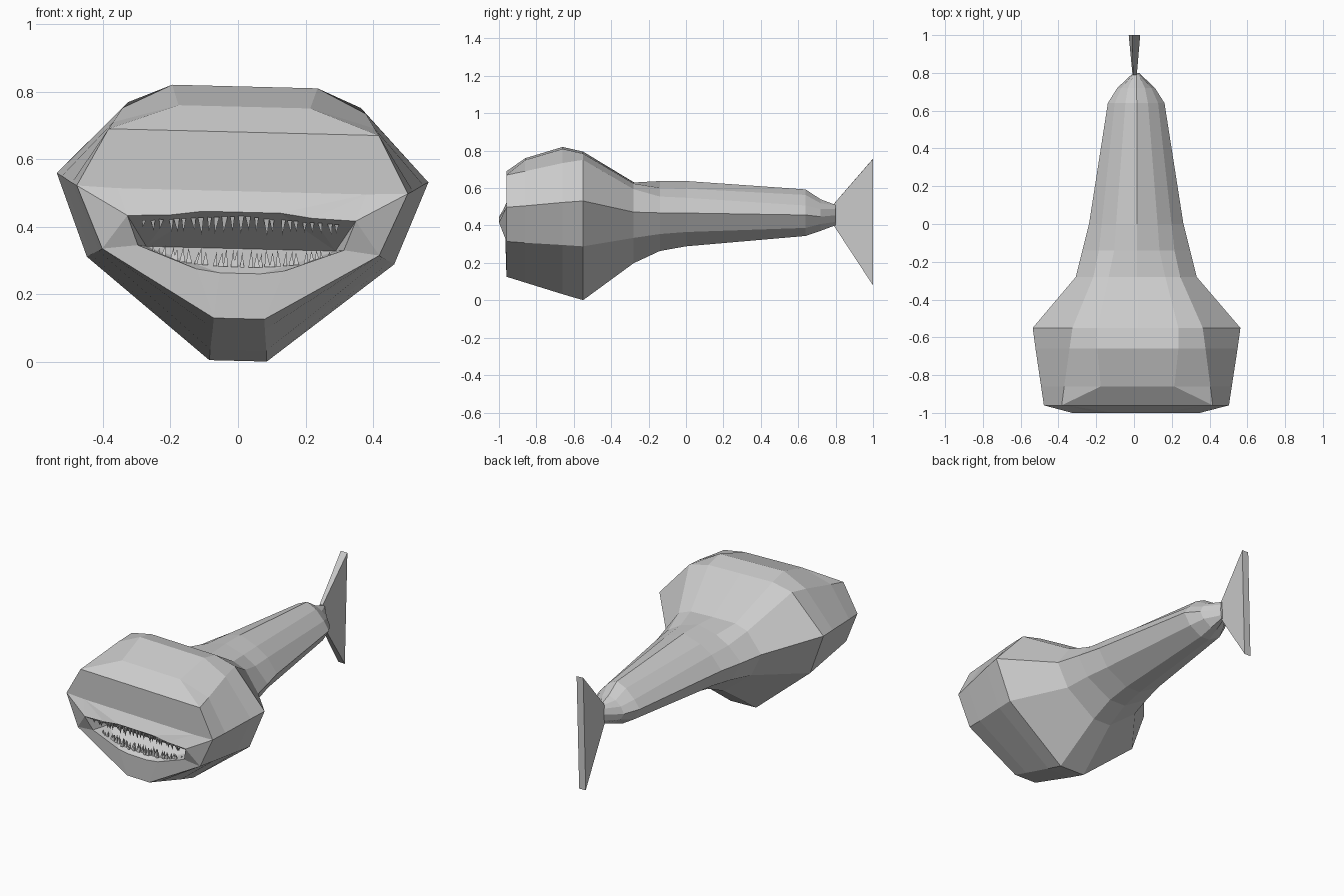
import bpy, bmesh, random
from mathutils import Vector

ROLL = 0.025          # the whole fish leans slightly to one side
OFFSET = (0.0, 0.0, 0.0)

default_cube = bpy.data.objects.get("Cube")
if default_cube:
    bpy.data.objects.remove(default_cube, do_unlink=True)

grey = bpy.data.materials.new("plain grey")
grey.use_nodes = True
colour = (0.6, 0.6, 0.6, 1)
grey.diffuse_color = colour
grey.node_tree.nodes["Principled BSDF"].inputs["Base Color"].default_value = colour


def finish(bm, name, mirrored=False):
    """Turn a bmesh into a flat shaded, slightly rolled object."""
    bmesh.ops.recalc_face_normals(bm, faces=bm.faces)
    mesh = bpy.data.meshes.new(name)
    bm.to_mesh(mesh)
    bm.free()
    mesh.materials.append(grey)
    obj = bpy.data.objects.new(name, mesh)
    bpy.context.scene.collection.objects.link(obj)
    obj.rotation_euler.y = ROLL
    obj.location = OFFSET
    if mirrored:
        mirror = obj.modifiers.new("mirror", "MIRROR")
        mirror.use_clip = True
        mirror.merge_threshold = 0.0005
    return obj


# Half cross-sections: y, ridge z, then (x, z) of back, shoulder, side, belly side, keel
SECTIONS = [
    (-.96, .68, (.40, .68), (.40, .68), (.49, .51), (.41, .325), (.075, .128)),
    (-.86, .755, (.195, .755), (.387, .70), (.505, .518), (.42, .318), (.077, .097)),
    (-.66, .815, (.215, .815), (.36, .743), (.535, .537), (.443, .307), (.083, .035)),
    (-.55, .79, (.215, .79), (.345, .76), (.55, .545), (.455, .30), (.085, .003)),
    (-.28, .63, (.15, .628), (.23, .60), (.32, .48), (.25, .34), (.06, .20)),
    (-.14, .638, (.12, .605), (.20, .56), (.285, .475), (.22, .36), (.055, .265)),
    (0, .638, (.11, .60), (.185, .553), (.25, .473), (.19, .37), (.05, .29)),
    (.64, .593, (.06, .565), (.115, .51), (.15, .46), (.11, .39), (.03, .345)),
    (.72, .54, (.045, .52), (.08, .49), (.10, .45), (.075, .41), (.02, .372)),
    (.80, .51, (.008, .508), (.012, .49), (.015, .455), (.012, .42), (.008, .402)),
]

# Body: loft the half sections, then stitch the face and mouth onto the first one
bm = bmesh.new()
rings = []
for y, ridge, *points in SECTIONS:
    outline = [(0, ridge)] + points + [(0, points[-1][1])]
    rings.append([bm.verts.new((x, y, z)) for x, z in outline])
for near, far in zip(rings, rings[1:]):
    for i in range(len(near) - 1):
        bm.faces.new((near[i], near[i + 1], far[i + 1], far[i]))
bm.faces.new(rings[-1])

FACE_Y, LIP_Y, THROAT_Y = -.96, -1.0, -.85
THROAT_Z = .335


def row(y, points):
    return [bm.verts.new((x, y, z)) for x, z in points]


brow, brow_mid = row(FACE_Y, [(.368, .505), (0, .505)])
lip = row(LIP_Y, [(.338, .425), (.21, .43), (.115, .443), (0, .443)])
jaw = row(FACE_Y - .004, [(.305, .338), (.13, .272), (.06, .262), (0, .262)])
throat, throat_mid = row(THROAT_Y, [(.28, THROAT_Z), (0, THROAT_Z)])
top_mid, _, shoulder, side, cheek, chin, chin_mid = rings[0]

# Forehead, cheeks and chin around the mouth
for face in [
    (top_mid, rings[0][1], shoulder, brow, brow_mid),
    (shoulder, side, brow), (side, lip[0], brow), (side, cheek, lip[0]),
    (cheek, jaw[0], lip[0]), (cheek, chin, jaw[1], jaw[0]),
    (chin, jaw[2], jaw[1]), (chin, chin_mid, jaw[3], jaw[2]),
    (lip[0], jaw[0], throat),
    (brow, lip[2], lip[3], brow_mid),
]:
    bm.faces.new(face)
for i in range(2):
    bm.faces.new((brow, lip[i], lip[i + 1]))
# Palate and mouth floor meet at the back of the throat
for edge in (lip, jaw):
    bm.faces.new((edge[0], edge[1], throat))
    bm.faces.new((edge[1], edge[2], throat))
    bm.faces.new((edge[2], edge[3], throat_mid, throat))
bmesh.ops.remove_doubles(bm, verts=bm.verts, dist=.0005)
finish(bm, "body", mirrored=True)

# Tail fin: a thin wedge that flares to the rear
bm = bmesh.new()
fin = []
for y, width, low, high in [(.79, .010, .40, .515), (1.0, .022, .08, .757)]:
    fin.append([bm.verts.new((s * width - .008, y, z))
                for s, z in ((-1, low), (1, low), (1, high), (-1, high))])
for i in range(4):
    j = (i + 1) % 4
    bm.faces.new((fin[0][i], fin[0][j], fin[1][j], fin[1][i]))
for end in fin:
    bm.faces.new(end)
finish(bm, "tail_fin")


def add_tooth(bm, base, tip, radius):
    """A four sided spike."""
    base, tip = Vector(base), Vector(tip)
    corners = [bm.verts.new(base + Vector((dx * radius, dy * radius, 0)))
               for dx, dy in ((-1, -1), (1, -1), (1, 1), (-1, 1))]
    point = bm.verts.new(tip)
    for i in range(4):
        bm.faces.new((corners[i], corners[(i + 1) % 4], point))
    bm.faces.new(corners)


# Teeth: irregular rows, upper ones hanging and lower ones standing
rng = random.Random(4)
for name, count, reach, direction in [("upper_teeth", 25, .285, -1), ("lower_teeth", 30, .26, 1)]:
    bm = bmesh.new()
    for i in range(count):
        x = reach * (2 * i / (count - 1) - 1) + rng.uniform(-.006, .006)
        spread = abs(x) / .3
        length = rng.uniform(.04, .058) * (1 - .5 * spread ** 2)
        if direction < 0:
            y = rng.uniform(-.985, -.965)
            z = .432 - .02 * spread
        else:
            y = rng.uniform(-.945, -.925)
            z = .28 + .035 * spread ** 2
        tip = (x + rng.uniform(-.006, .006), y + .004, z + direction * length)
        add_tooth(bm, (x, y, z), tip, rng.uniform(.006, .009))
    finish(bm, name)
